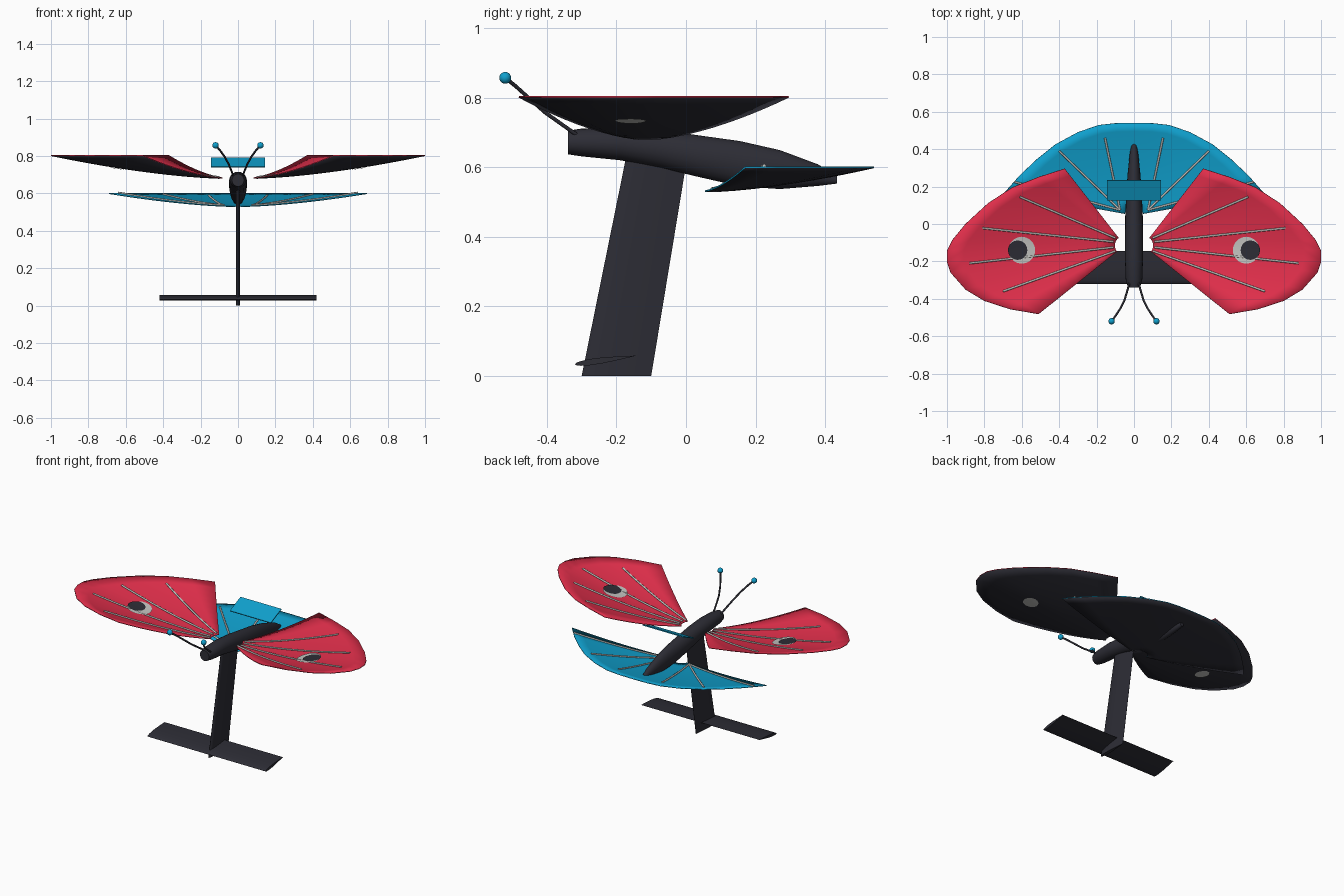
import bpy, bmesh, math
from mathutils import Vector
from mathutils.bvhtree import BVHTree

if "Cube" in bpy.data.objects:
    bpy.data.objects.remove(bpy.data.objects["Cube"])


def material(name, rgb):
    m = bpy.data.materials.new(name)
    m.use_nodes = True
    m.diffuse_color = (*rgb, 1)
    m.node_tree.nodes["Principled BSDF"].inputs["Base Color"].default_value = (*rgb, 1)
    return m


RED = material("wing red", (0.75, 0.028, 0.07))
BLUE = material("wing blue", (0.005, 0.35, 0.61))
BLACK = material("charcoal black", (0.026, 0.026, 0.036))
GREY = material("vein grey", (0.55, 0.55, 0.53))


def link(name, data, *mats):
    ob = bpy.data.objects.new(name, data)
    bpy.context.collection.objects.link(ob)
    for m in mats:
        data.materials.append(m)
    return ob


def finish(name, bm, *mats, angle=40):
    me = bpy.data.meshes.new(name)
    bm.to_mesh(me)
    bm.free()
    ob = link(name, me, *mats)
    bpy.ops.object.select_all(action="DESELECT")
    ob.select_set(True)
    bpy.context.view_layer.objects.active = ob
    bpy.ops.object.shade_smooth_by_angle(angle=math.radians(angle))
    return ob


def loft(name, rings, mat):
    """Skin closed rings of equal length and cap both ends."""
    bm = bmesh.new()
    rows = [[bm.verts.new(p) for p in r] for r in rings]
    n = len(rows[0])
    for a, b in zip(rows, rows[1:]):
        for i in range(n):
            bm.faces.new((a[i], a[(i + 1) % n], b[(i + 1) % n], b[i]))
    bm.faces.new(rows[0])
    bm.faces.new(rows[-1])
    bmesh.ops.recalc_face_normals(bm, faces=bm.faces)
    return finish(name, bm, mat)


def tube(name, pts, radius, mat):
    cu = bpy.data.curves.new(name, "CURVE")
    cu.dimensions = "3D"
    cu.bevel_depth = radius
    cu.bevel_resolution = 2
    cu.use_fill_caps = True
    sp = cu.splines.new("POLY")
    sp.points.add(len(pts) - 1)
    for q, p in zip(sp.points, pts):
        q.co = (*p, 1)
    return link(name, cu, mat)


def bowl_wing(name, root, hole, rim, low, high, mat):
    """Dished fan from a root to a level rim; returns a height lookup."""
    steps = 10
    root = Vector(root)
    bm = bmesh.new()
    cols = []
    for p in rim:
        ray = Vector(p) - root
        start = hole / ray.length
        col = []
        for k in range(steps + 1):
            t = start + (1 - start) * k / steps
            q = root + ray * t
            col.append(bm.verts.new((q.x, q.y, low + (high - low) * t ** 1.6)))
        cols.append(col)
    for a, b in zip(cols, cols[1:]):
        for k in range(steps):
            bm.faces.new((a[k], a[k + 1], b[k + 1], b[k]))
    bm.normal_update()
    if sum(f.normal.z for f in bm.faces) < 0:
        bmesh.ops.reverse_faces(bm, faces=bm.faces)
    tree = BVHTree.FromBMesh(bm)
    ob = finish(name, bm, mat, BLACK)
    sol = ob.modifiers.new("thickness", "SOLIDIFY")
    sol.thickness = 0.005
    sol.offset = -1
    sol.material_offset = 1

    def height(x, y):
        hit = tree.ray_cast(Vector((x, y, 2)), Vector((0, 0, -1)))[0]
        return hit.z if hit else low
    return height


def vein(name, height, start, end):
    pts = []
    for k in range(13):
        x, y = Vector(start).lerp(Vector(end), k / 12)
        pts.append((x, y, height(x, y) + 0.002))
    tube(name, pts, 0.0055, GREY)


def spot(name, height, centre, radius, lift, mat):
    bm = bmesh.new()
    ring = []
    for i in range(20):
        a = math.tau * i / 20
        x, y = centre[0] + radius * math.cos(a), centre[1] + radius * math.sin(a)
        ring.append(bm.verts.new((x, y, height(x, y) + lift)))
    mid = bm.verts.new((*centre, height(*centre) + lift))
    for i in range(20):
        tri = (ring[i], ring[(i + 1) % 20], mid)
        bm.faces.new(tri if lift > 0 else tri[::-1])
    finish(name, bm, mat)


def foil(chord, thick):
    """Symmetric foil section as (along, across) pairs."""
    us = [0, .03, .1, .25, .45, .7, 1]
    half = [0, .45, .75, 1, .95, .6, .04]
    top = [(u * chord, h * thick / 2) for u, h in zip(us, half)]
    return top + [(u, -h) for u, h in top[:0:-1]]


# Front wings with veins and eye spots
FRONT_RIM = [(.37, .295), (.51, .25), (.65, .195), (.78, .11), (.90, 0), (.97, -.085),
             (.998, -.14), (1, -.2), (.98, -.26), (.90, -.35), (.80, -.41), (.66, -.455), (.51, -.48)]
FRONT_VEINS = [((.10, -.075), (.61, .145)), ((.11, -.095), (.81, -.022)),
               ((.11, -.125), (.88, -.21)), ((.10, -.145), (.70, -.36))]
for s, side in ((1, "left"), (-1, "right")):
    h = bowl_wing(side + "_front_wing", (s * .05, -.115), .052,
                  [(s * x, y) for x, y in FRONT_RIM], .682, .805, RED)
    for i, (a, b) in enumerate(FRONT_VEINS):
        vein(f"{side}_front_vein_{i}", h, (s * a[0], a[1]), (s * b[0], b[1]))
    spot(side + "_eye_spot", h, (s * .60, -.14), .072, .005, GREY)
    spot(side + "_eye_pupil", h, (s * .622, -.14), .052, .009, BLACK)
    spot(side + "_under_spot", h, (s * .65, -.16), .045, -.009, GREY)

# Hind wing, one fan across the tail
half_rim = [(.69, .17), (.61, .26), (.52, .345), (.42, .425), (.30, .49), (.19, .528), (.10, .538)]
rim = half_rim + [(0, .54)] + [(-x, y) for x, y in half_rim[::-1]]
h = bowl_wing("hind_wing", (0, .045), .05, rim, .532, .602, BLUE)
for s, side in ((1, "left"), (-1, "right")):
    for i, end in enumerate([(.155, .46), (.40, .39), (.64, .225)]):
        vein(f"{side}_hind_vein_{i}", h, (s * .075, .075), (s * end[0], end[1]))

# Body: elliptical rings of y, centre height, half width, half height
STATIONS = [(-.34, .671, .032, .034), (-.30, .671, .044, .040), (-.19, .668, .048, .048),
            (-.07, .652, .048, .055), (.04, .631, .047, .060), (.155, .610, .042, .065),
            (.27, .593, .034, .056), (.38, .577, .022, .031), (.435, .563, .012, .010)]
loft("body", [[(w * math.cos(math.tau * i / 20), y, z + k * math.sin(math.tau * i / 20))
               for i in range(20)] for y, z, w, k in STATIONS], BLACK)

# Mast, raked back
loft("mast", [[(v, -.3 + .203 * z + u, z) for u, v in foil(.2 - .038 * z, .022)]
              for z in (0, .64)], BLACK)

# Lower foil, pitched slightly
loft("lower_foil", [[(x, -.32 + u, .033 + .14 * u + v) for u, v in foil(.175, .018)]
                    for x in (-.42, .42)], BLACK)

# Tail plate, tilted to face forward
bm = bmesh.new()
bmesh.ops.create_cube(bm, size=1)
bmesh.ops.scale(bm, vec=(.29, .118, .006), verts=bm.verts)
plate = finish("tilted_plate", bm, BLUE, angle=30)
plate.location = (0, .18, .765)
plate.rotation_euler.x = math.radians(24)

# Antennae with ball tips
for s, side in ((1, "left"), (-1, "right")):
    path = [(.024, -.31, .69), (.034, -.35, .718), (.05, -.405, .757),
            (.072, -.45, .797), (.098, -.49, .833), (.12, -.52, .857)]
    tube(side + "_antenna", [(s * x, y, z) for x, y, z in path], .0055, BLACK)
    bm = bmesh.new()
    bmesh.ops.create_uvsphere(bm, u_segments=16, v_segments=10, radius=.017)
    finish(side + "_antenna_tip", bm, BLUE).location = (s * .12, -.52, .857)
